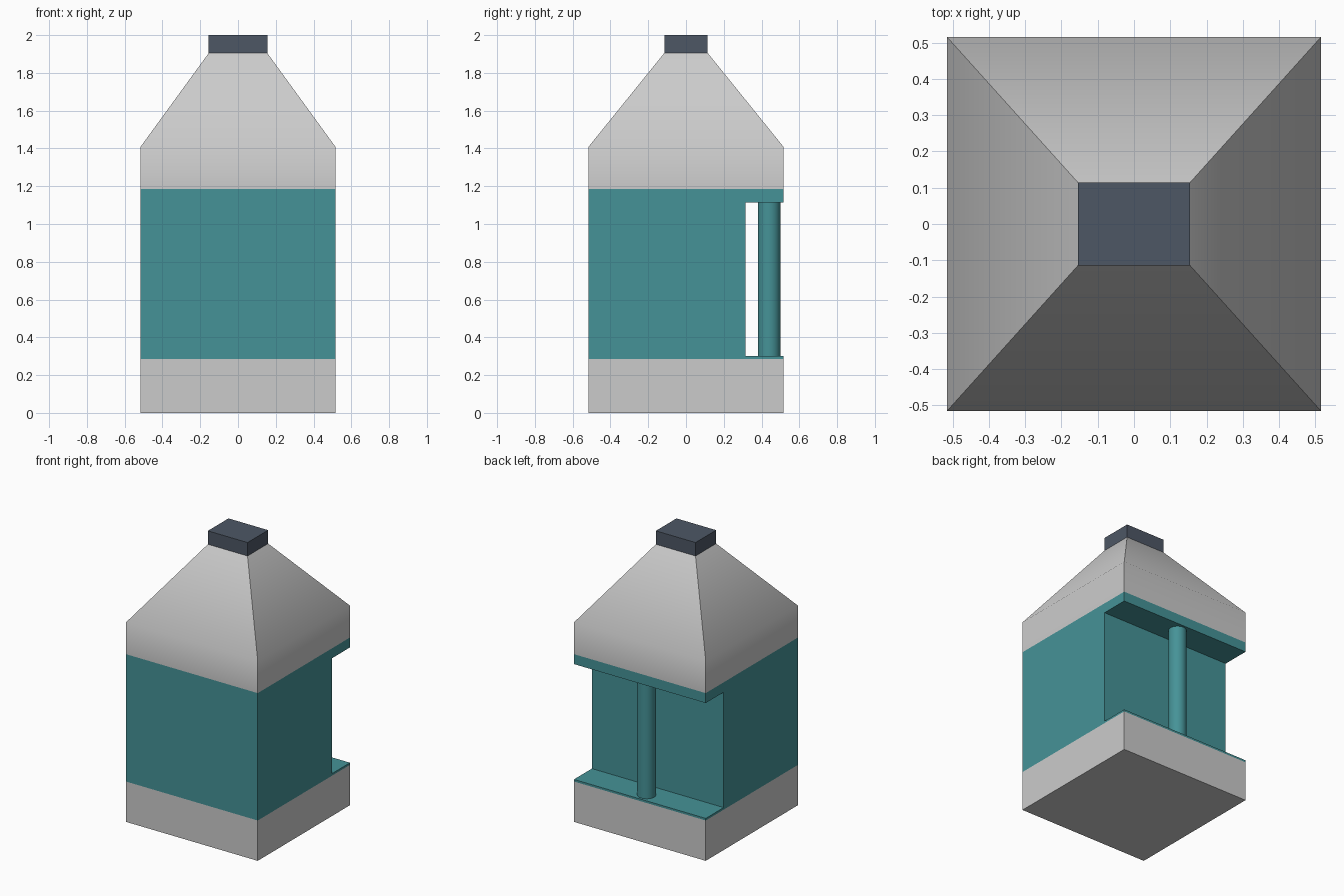
import bpy, bmesh
from math import radians

if "Cube" in bpy.data.objects:
    bpy.data.objects.remove(bpy.data.objects["Cube"])

H = 0.515            # half width of the bottle
BACK = 0.315         # depth of the handle recess wall


def material(name, rgb):
    m = bpy.data.materials.new(name)
    m.diffuse_color = (*rgb, 1)
    m.use_nodes = True
    m.node_tree.nodes["Principled BSDF"].inputs["Base Color"].default_value = m.diffuse_color
    return m


def finish(name, bm, mat=None):
    bmesh.ops.recalc_face_normals(bm, faces=bm.faces)
    me = bpy.data.meshes.new(name)
    bm.to_mesh(me)
    bm.free()
    ob = bpy.data.objects.new(name, me)
    bpy.context.collection.objects.link(ob)
    if mat:
        me.materials.append(mat)
    return ob


def loft(name, rings, mat=None, bottom=False, top=False):
    """Stack rectangles given as (half x, half y, z)."""
    bm = bmesh.new()
    loops = [[bm.verts.new((sx * x, sy * y, z))
              for sx, sy in ((-1, -1), (1, -1), (1, 1), (-1, 1))]
             for x, y, z in rings]
    for a, b in zip(loops, loops[1:]):
        for i in range(4):
            j = (i + 1) % 4
            bm.faces.new((a[i], a[j], b[j], b[i]))
    if bottom:
        bm.faces.new(loops[0][::-1])
    if top:
        bm.faces.new(loops[-1])
    return finish(name, bm, mat)


def smooth(ob, angle):
    bpy.ops.object.select_all(action='DESELECT')
    ob.select_set(True)
    bpy.context.view_layer.objects.active = ob
    bpy.ops.object.shade_smooth_by_angle(angle=radians(angle))


teal = material("teal", (0.06, 0.29, 0.31))
slate = material("slate", (0.075, 0.095, 0.13))

# Base band
loft("base", [(H, H, 0), (H, H, 0.285)], bottom=True)

# Label body with the handle recess: side profile extruded across x
bm = bmesh.new()
profile = [(-H, 0.285), (H, 0.285), (H, 0.30), (BACK, 0.30),
           (BACK, 1.115), (H, 1.115), (H, 1.185), (-H, 1.185)]
side = bm.faces.new([bm.verts.new((-H, y, z)) for y, z in profile])
ext = bmesh.ops.extrude_face_region(bm, geom=[side], use_keep_orig=True)
bmesh.ops.translate(bm, vec=(2 * H, 0, 0),
                    verts=[v for v in ext["geom"] if isinstance(v, bmesh.types.BMVert)])
finish("body", bm, teal)

# Shoulder tapering to the neck, softly shaded across the bend
shoulder = loft("shoulder", [(H, H, 1.185), (H, H, 1.41), (0.155, 0.115, 1.905)])
smooth(shoulder, 50)

# Cap
loft("cap", [(0.155, 0.115, 1.905), (0.155, 0.115, 2.0)], slate, True, True)

# Round handle bar in the recess
bpy.ops.mesh.primitive_cylinder_add(vertices=32, radius=0.06, depth=0.815,
                                    end_fill_type='NOTHING', location=(0, 0.44, 0.7075))
handle = bpy.context.object
handle.name = "handle"
handle.data.materials.append(teal)
smooth(handle, 30)
